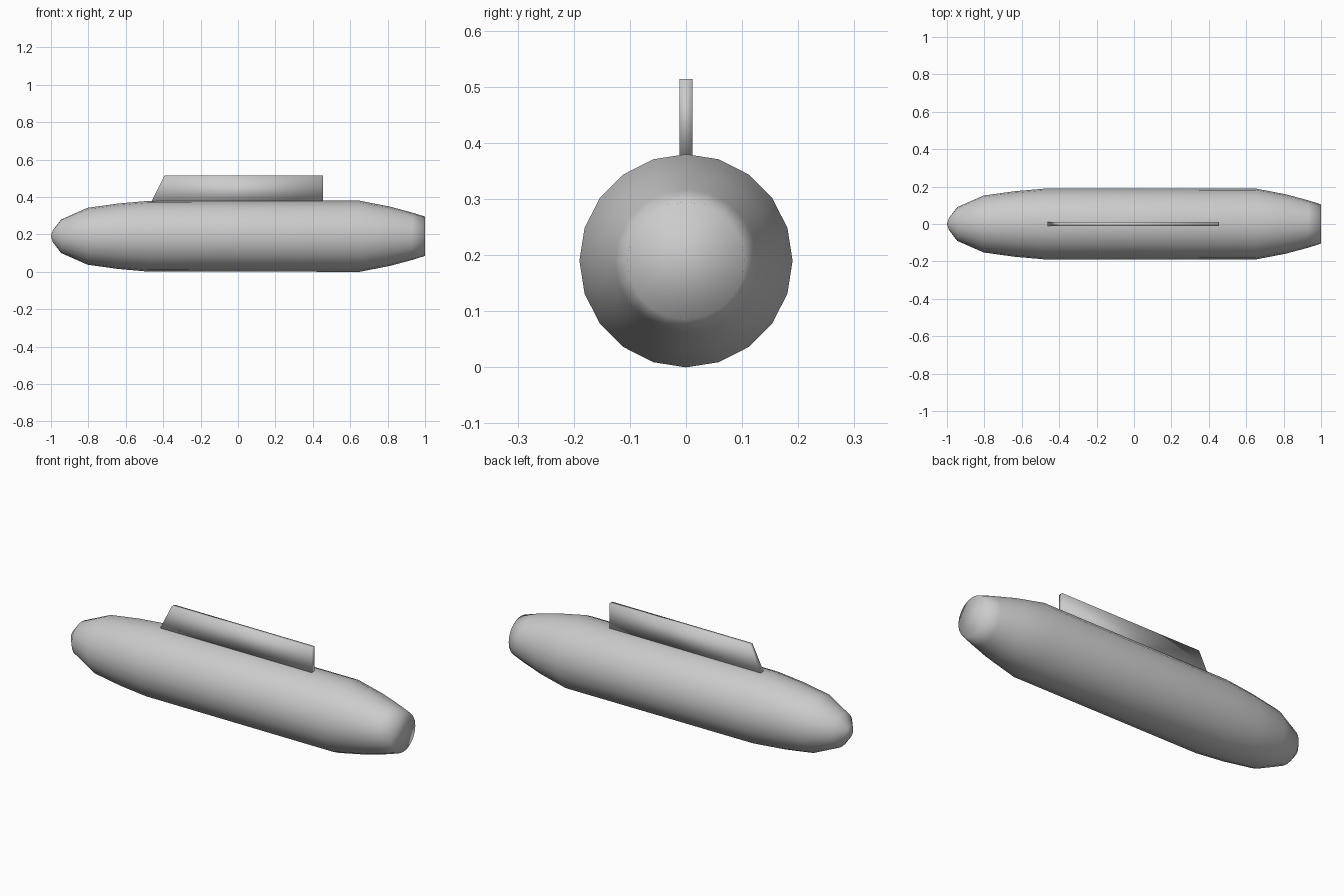
import bpy, bmesh, math

if "Cube" in bpy.data.objects:
    bpy.data.objects.remove(bpy.data.objects["Cube"])

SIDES = 20
AXIS_Z = 0.19


def finish(name, bm):
    bmesh.ops.recalc_face_normals(bm, faces=bm.faces)
    mesh = bpy.data.meshes.new(name)
    bm.to_mesh(mesh)
    bm.free()
    mesh.shade_smooth()
    obj = bpy.data.objects.new(name, mesh)
    bpy.context.collection.objects.link(obj)
    return obj


# Hull: (x, radius) stations from rounded nose to blunt tail
stations = [(-0.99, 0.032), (-0.945, 0.09), (-0.805, 0.152), (-0.64, 0.175),
            (-0.48, 0.189), (0.65, 0.19), (0.81, 0.159), (0.93, 0.127), (1.0, 0.105)]
bm = bmesh.new()
rings = []
for x, r in stations:
    rings.append([bm.verts.new((x, r * math.sin(2 * math.pi * i / SIDES),
                                AXIS_Z + r * math.cos(2 * math.pi * i / SIDES)))
                  for i in range(SIDES)])
for a, b in zip(rings, rings[1:]):
    for i in range(SIDES):
        j = (i + 1) % SIDES
        bm.faces.new((a[i], a[j], b[j], b[i]))
nose = bm.verts.new((-1.0, 0, AXIS_Z))
for i in range(SIDES):
    bm.faces.new((nose, rings[0][(i + 1) % SIDES], rings[0][i]))
bm.faces.new(rings[-1])
finish("hull", bm)

# Top fin: thin plate with a raked front edge
bm = bmesh.new()
outline = [(-0.463, 0.375), (0.455, 0.375), (0.455, 0.514), (-0.393, 0.514)]
face = bm.faces.new([bm.verts.new((x, -0.012, z)) for x, z in outline])
ext = bmesh.ops.extrude_face_region(bm, geom=[face])
bmesh.ops.translate(bm, vec=(0, 0.024, 0),
                    verts=[v for v in ext["geom"] if isinstance(v, bmesh.types.BMVert)])
finish("top_fin", bm)
